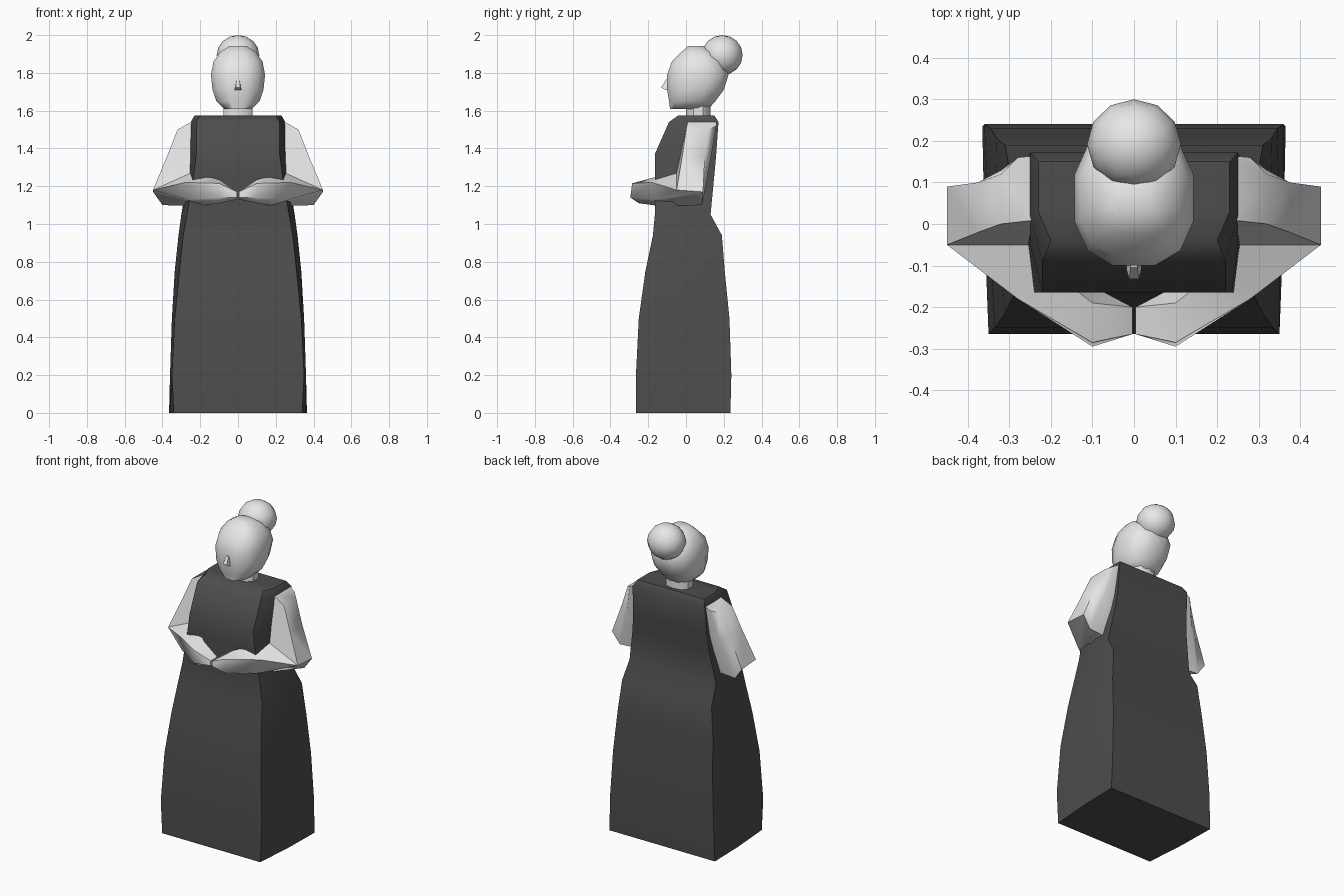
import bpy, bmesh, math

if "Cube" in bpy.data.objects:
    bpy.data.objects.remove(bpy.data.objects["Cube"])


def material(name, rgb):
    m = bpy.data.materials.new(name)
    m.diffuse_color = (*rgb, 1)
    m.use_nodes = True
    m.node_tree.nodes["Principled BSDF"].inputs["Base Color"].default_value = m.diffuse_color
    return m


PALE = material("pale_grey", (0.8, 0.8, 0.8))
DARK = material("charcoal", (0.075, 0.075, 0.075))


def finish(bm, name, mat, angle=40):
    bmesh.ops.recalc_face_normals(bm, faces=bm.faces)
    me = bpy.data.meshes.new(name)
    bm.to_mesh(me)
    bm.free()
    me.materials.append(mat)
    ob = bpy.data.objects.new(name, me)
    bpy.context.collection.objects.link(ob)
    bpy.ops.object.select_all(action='DESELECT')
    ob.select_set(True)
    bpy.context.view_layer.objects.active = ob
    bpy.ops.object.shade_smooth_by_angle(angle=math.radians(angle))
    return ob


def loft(name, rings, mat, angle=40):
    """Skin a stack of closed rings and cap both ends."""
    bm = bmesh.new()
    vs = [[bm.verts.new(p) for p in r] for r in rings]
    n = len(vs[0])
    for a, b in zip(vs, vs[1:]):
        for i in range(n):
            j = (i + 1) % n
            bm.faces.new((a[i], a[j], b[j], b[i]))
    bm.faces.new(vs[0])
    bm.faces.new(vs[-1])
    return finish(bm, name, mat, angle)


def oval(z, w, front, back, n=12, square=0.8):
    """Slightly squared oval ring: half width, front y, back y."""
    pts = []
    for i in range(n):
        a = 2 * math.pi * (i + 0.5) / n
        c, s = math.cos(a), math.sin(a)
        x = math.copysign(abs(c) ** square, c) / math.cos(math.pi / n) ** square
        y = math.copysign(abs(s) ** square, s) / math.cos(math.pi / n * (n % 4 == 0)) ** square
        pts.append((w * x, (front + back) / 2 + (back - front) / 2 * y, z))
    return pts


# Dress: z, half widths (front, side, back), y (front, side, back)
dress = [
    (0.0, .34, .36, .365, -.265, 0, .235),
    (.20, .35, .36, .36, -.265, 0, .24),
    (.50, .335, .35, .345, -.25, 0, .23),
    (.75, .31, .335, .33, -.215, 0, .205),
    (.94, .29, .315, .31, -.175, 0, .19),
    (1.05, .27, .30, .30, -.165, 0, .13),
    (1.26, .235, .255, .265, -.165, -.05, .15),
    (1.37, .22, .25, .255, -.165, -.05, .16),
    (1.54, .22, .25, .25, -.09, 0.02, .172),
    (1.575, .20, .23, .23, -.04, 0.03, .15),
]
loft("dress", [[(-f, yf, z), (0, yf, z), (f, yf, z), (s, ys, z),
                (b, yb, z), (0, yb, z), (-b, yb, z), (-s, ys, z)]
               for z, f, s, b, yf, ys, yb in dress], DARK)

# Arms: shoulder, upper arm, elbow, forearm, hand, fingertips
arm = loft("arms", [
    [(.32, 0, 1.50), (.32, .12, 1.50), (.28, .16, 1.52), (.23, .165, 1.55), (.23, .01, 1.55)],
    [(.375, -.02, 1.36), (.375, .10, 1.36), (.32, .13, 1.34), (.24, .13, 1.34), (.25, -.03, 1.36)],
    [(.45, -.05, 1.18), (.45, .09, 1.17), (.40, .085, 1.10), (.27, .07, 1.10), (.25, -.05, 1.27)],
    [(.28, -.18, 1.22), (.27, -.17, 1.13), (.20, -.14, 1.095), (.17, -.08, 1.12), (.19, -.12, 1.26)],
    [(.10, -.285, 1.215), (.10, -.295, 1.14), (.10, -.25, 1.11), (.08, -.16, 1.13), (.10, -.19, 1.235)],
    [(.004, -.265, 1.17), (.004, -.265, 1.14), (.004, -.23, 1.13), (.004, -.20, 1.14), (.004, -.20, 1.17)],
], PALE, 60)
arm.modifiers.new("mirror", 'MIRROR').use_mirror_merge = False

# Neck and head
loft("neck", [oval(z, .078, .0, .13, 10) for z in (1.54, 1.64)], PALE)
loft("head", [oval(*r) for r in [
    (1.61, .075, -.085, .12), (1.65, .115, -.09, .155), (1.71, .135, -.10, .20),
    (1.79, .143, -.10, .225), (1.86, .13, -.075, .20), (1.91, .095, -.025, .15),
    (1.942, .045, .01, .09)]], PALE, 60)

# Nose: small wedge
loft("nose", [
    [(-.018, -.09, 1.708), (.018, -.09, 1.708), (.018, -.11, 1.71), (-.018, -.11, 1.71)],
    [(-.015, -.09, 1.725), (.015, -.09, 1.725), (.012, -.132, 1.723), (-.012, -.132, 1.723)],
    [(-.008, -.09, 1.765), (.008, -.09, 1.765), (.008, -.105, 1.765), (-.008, -.105, 1.765)],
], PALE)

# Hair bun
bm = bmesh.new()
bmesh.ops.create_uvsphere(bm, u_segments=12, v_segments=8, radius=1)
bmesh.ops.scale(bm, vec=(.113, .108, .106), verts=bm.verts)
bmesh.ops.translate(bm, vec=(0, .192, 1.894), verts=bm.verts)
finish(bm, "hair_bun", PALE, 60)
